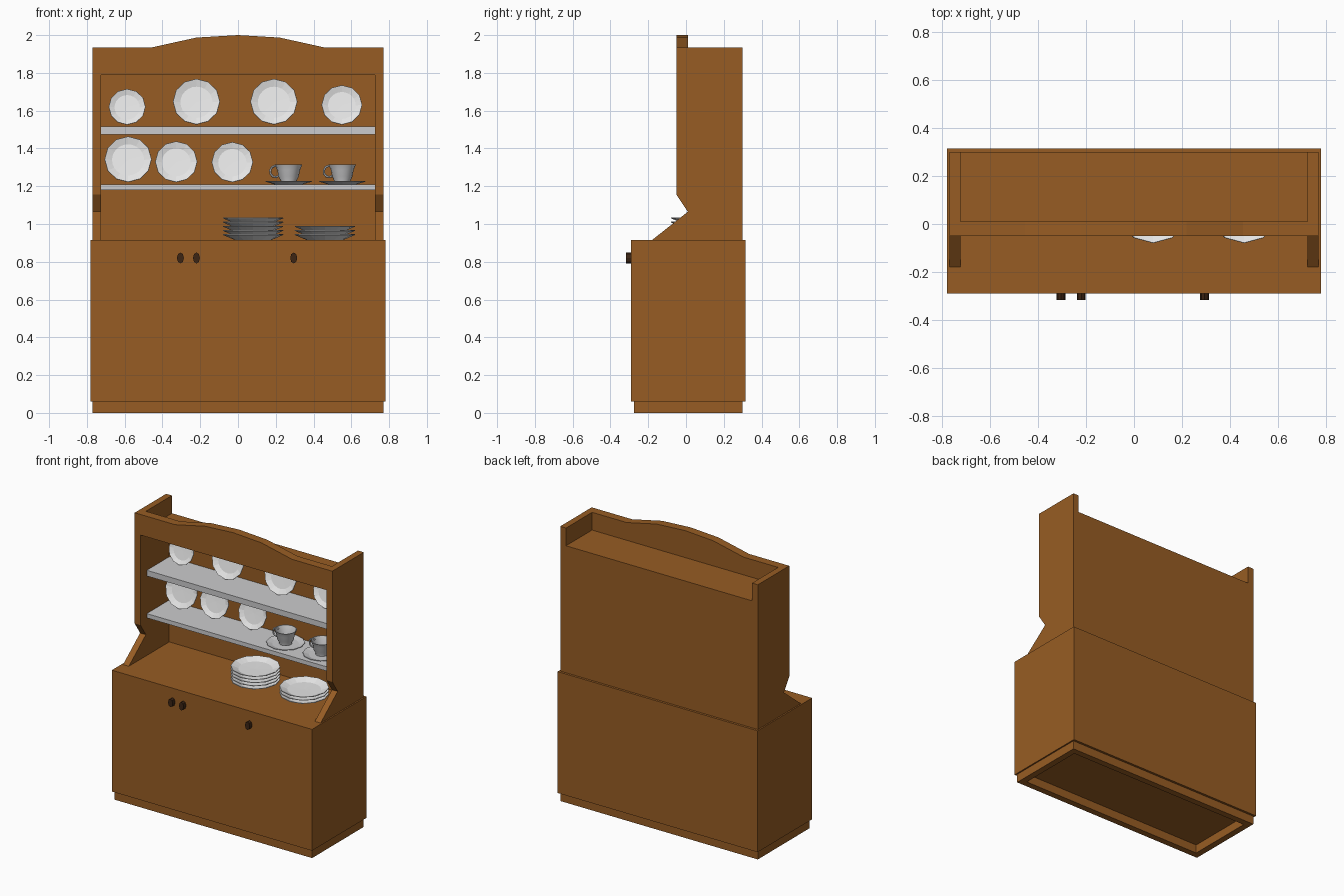
import bpy, bmesh, math
from mathutils import Matrix

if "Cube" in bpy.data.objects:
    bpy.data.objects.remove(bpy.data.objects["Cube"])


def material(name, rgb):
    m = bpy.data.materials.new(name)
    m.diffuse_color = (*rgb, 1)
    m.use_nodes = True
    m.node_tree.nodes["Principled BSDF"].inputs["Base Color"].default_value = m.diffuse_color
    return m


WOOD = material("warm_wood", (0.31, 0.108, 0.017))
DARK = material("dark_knob", (0.045, 0.018, 0.007))
GREY = material("pale_grey", (0.60, 0.60, 0.61))
WHITE = material("china_white", (0.78, 0.78, 0.78))


def finish(bm, name, mat, matrix=None, smooth=None):
    if matrix is not None:
        bmesh.ops.transform(bm, matrix=matrix, verts=bm.verts)
    bmesh.ops.recalc_face_normals(bm, faces=bm.faces)
    me = bpy.data.meshes.new(name)
    bm.to_mesh(me)
    bm.free()
    me.materials.append(mat)
    ob = bpy.data.objects.new(name, me)
    bpy.context.collection.objects.link(ob)
    if smooth:
        bpy.ops.object.select_all(action='DESELECT')
        ob.select_set(True)
        bpy.context.view_layer.objects.active = ob
        bpy.ops.object.shade_smooth_by_angle(angle=math.radians(smooth))
    return ob


def box(name, x0, x1, y0, y1, z0, z1, mat=WOOD):
    bm = bmesh.new()
    bmesh.ops.create_cube(bm, size=1)
    for v in bm.verts:
        v.co = ((x0 + x1) / 2 + v.co.x * (x1 - x0),
                (y0 + y1) / 2 + v.co.y * (y1 - y0),
                (z0 + z1) / 2 + v.co.z * (z1 - z0))
    return finish(bm, name, mat)


def prism(name, points, depth, mat=WOOD):
    """Extrude a closed 3D outline along the vector depth."""
    bm = bmesh.new()
    f = bm.faces.new([bm.verts.new(p) for p in points])
    ext = bmesh.ops.extrude_face_region(bm, geom=[f])
    bmesh.ops.translate(bm, vec=depth,
                        verts=[g for g in ext['geom'] if isinstance(g, bmesh.types.BMVert)])
    return finish(bm, name, mat)


def lathe(bm, profile, n, scallop=0.0):
    """Revolve (radius, height) points; odd columns of the rim are pulled in by scallop."""
    rmax = max(p[0] for p in profile)
    rings = []
    for r, z in profile:
        if r == 0:
            rings.append([bm.verts.new((0, 0, z))] * n)
            continue
        ring = []
        for i in range(n):
            k = r * (1 - scallop) if i % 2 and r > 0.95 * rmax else r
            a = 2 * math.pi * i / n
            ring.append(bm.verts.new((k * math.cos(a), k * math.sin(a), z)))
        rings.append(ring)
    for a, b in zip(rings, rings[1:]):
        for i in range(n):
            j = (i + 1) % n
            vs = list(dict.fromkeys([a[i], a[j], b[j], b[i]]))
            bm.faces.new(vs)


PLATE = [(0, 0), (0.6, 0), (1.0, 0.17), (0.99, 0.195), (0.68, 0.07), (0, 0.06)]


def plate(name, r, matrix, mat=WHITE, flat=1.0):
    bm = bmesh.new()
    lathe(bm, [(a * r, b * r * flat) for a, b in PLATE], 24, 0.035)
    return finish(bm, name, mat, matrix)


# Base cabinet with hollow plinth
box("base_cabinet", -0.78, 0.78, -0.29, 0.316, 0.06, 0.915)
box("plinth_front", -0.77, 0.77, -0.275, -0.23, 0, 0.06)
box("plinth_back", -0.77, 0.77, 0.255, 0.30, 0, 0.06)
for s, side in ((-1, "left"), (1, "right")):
    xs = sorted((s * 0.77, s * 0.725))
    box("plinth_" + side, *xs, -0.23, 0.255, 0, 0.06)

    # Hutch side panels, notched for the crest board
    outline = [(0.30, 0.915), (0.30, 1.935), (0.01, 1.935), (0.01, 1.79), (-0.05, 1.79),
               (-0.05, 1.155), (0.01, 1.065), (-0.18, 0.915)]
    prism("hutch_side_" + side, [(xs[0], y, z) for y, z in outline], (0.045, 0, 0))

# Hutch back, top panel and arched crest
box("hutch_back", -0.725, 0.725, 0.27, 0.30, 0.915, 1.79)
box("hutch_top", -0.725, 0.725, 0.01, 0.30, 1.79, 1.81)
crest = [(-0.77, 1.79), (0.77, 1.79), (0.77, 1.935), (0.456, 1.935), (0.22, 1.987),
         (0, 2.0), (-0.22, 1.987), (-0.456, 1.935), (-0.77, 1.935)]
prism("crest_board", [(x, -0.05, z) for x, z in crest], (0, 0.06, 0))

# Shelves
box("lower_shelf", -0.725, 0.725, 0.02, 0.27, 1.18, 1.21, GREY)
box("upper_shelf", -0.725, 0.725, 0.02, 0.27, 1.475, 1.515, GREY)

# Door knobs
for i, x in enumerate((-0.305, -0.22, 0.295)):
    bm = bmesh.new()
    bmesh.ops.create_cone(bm, cap_ends=True, segments=8, radius1=0.5, radius2=0.5, depth=1)
    finish(bm, f"knob_{i + 1}", DARK,
           Matrix.Translation((x, -0.303, 0.82)) @ Matrix.Diagonal((0.037, 0.028, 0.058, 1))
           @ Matrix.Rotation(math.pi / 2, 4, 'X'))

# Display plates leaning against the back
LEAN = math.radians(14)
standing = [(-0.587, 0.098, 1.515), (-0.22, 0.125, 1.515), (0.19, 0.125, 1.515),
            (0.55, 0.108, 1.515), (-0.582, 0.125, 1.21), (-0.327, 0.112, 1.21),
            (-0.03, 0.110, 1.21)]
for i, (x, r, z) in enumerate(standing):
    plate(f"display_plate_{i + 1}", r,
          Matrix.Translation((x, 0.225, z + r * math.cos(LEAN) + 0.006))
          @ Matrix.Rotation(math.pi / 2 - LEAN, 4, 'X'))

# Stacked plates on the counter
for name, x, count in (("tall", 0.08, 5), ("short", 0.46, 3)):
    for k in range(count):
        plate(f"{name}_stack_plate_{k + 1}", 0.16,
              Matrix.Translation((x, 0.08, 0.915 + 0.022 * k)))

# Teacups on saucers
for i, x in enumerate((0.268, 0.552)):
    at = Matrix.Translation((x, 0.147, 1.21))
    plate(f"saucer_{i + 1}", 0.125, at, GREY, 0.7)
    bm = bmesh.new()
    lathe(bm, [(0, 0.01), (0.042, 0.01), (0.042, 0.018), (0.054, 0.042), (0.06, 0.075),
               (0.073, 0.106), (0.068, 0.106), (0.055, 0.075), (0.045, 0.03), (0, 0.022)], 16)
    finish(bm, f"teacup_{i + 1}", GREY, at, 35)
    # handle: bent tube on the left of the cup
    bm = bmesh.new()
    rings = []
    for k in range(8):
        a = math.radians(60 + 250 * k / 7)
        cx, cz = -0.07 + 0.028 * math.cos(a), 0.068 + 0.03 * math.sin(a)
        rings.append([bm.verts.new((cx + 0.006 * math.cos(b) * math.cos(a), 0.006 * math.sin(b),
                                    cz + 0.006 * math.cos(b) * math.sin(a)))
                      for b in (math.tau * j / 6 for j in range(6))])
    for p, q in zip(rings, rings[1:]):
        for j in range(6):
            bm.faces.new((p[j], p[(j + 1) % 6], q[(j + 1) % 6], q[j]))
    bm.faces.new(rings[0])
    bm.faces.new(rings[-1])
    finish(bm, f"teacup_handle_{i + 1}", GREY, at, 40)
